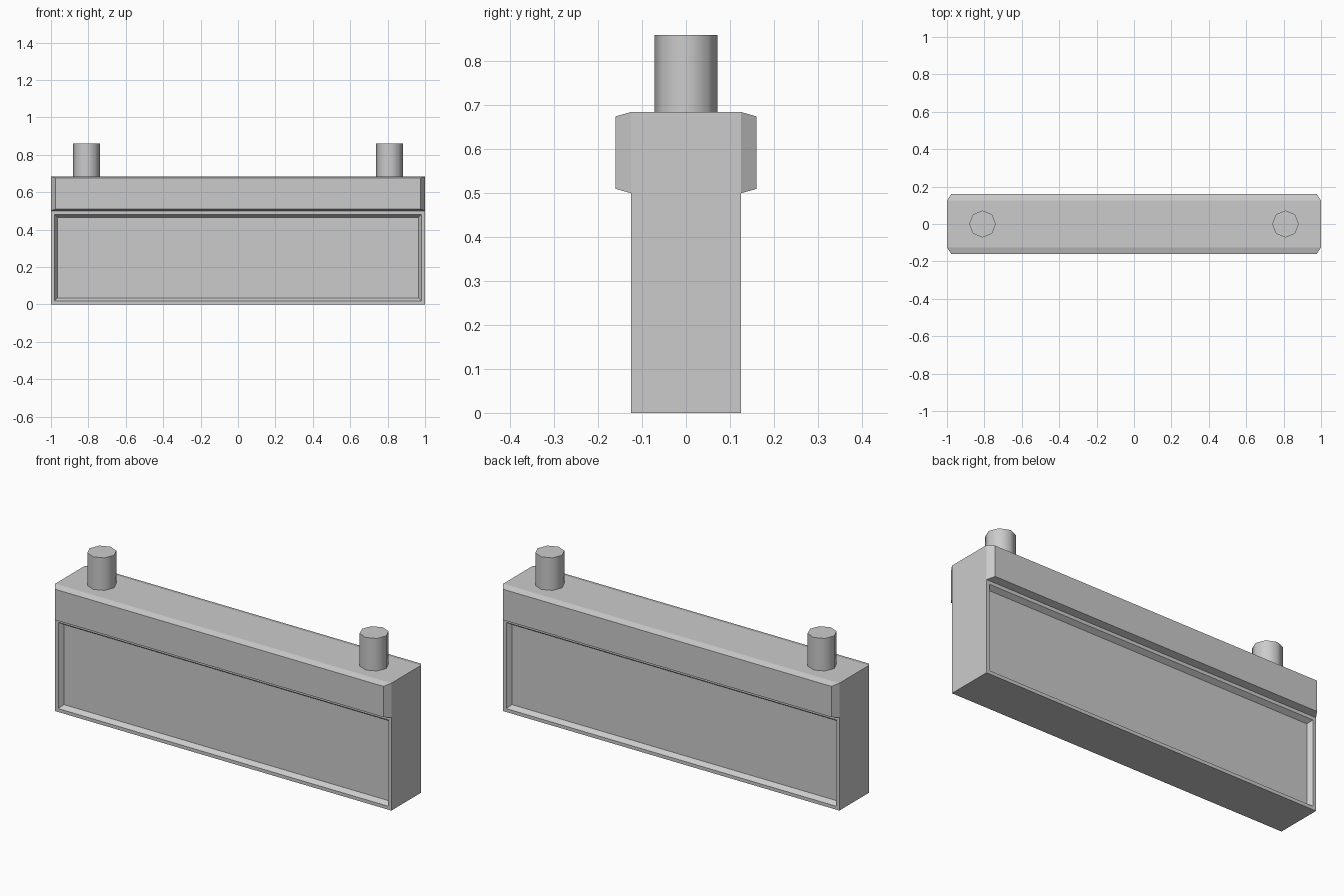
import bpy, bmesh, math
from mathutils import Vector

if "Cube" in bpy.data.objects:
    bpy.data.objects.remove(bpy.data.objects["Cube"])

SPLIT, TOP = 0.5, 0.685

# Main slab with a raised upper band and a recessed lower panel on both sides
bm = bmesh.new()
bmesh.ops.create_cube(bm, size=1)
for v in bm.verts:
    v.co = Vector((v.co.x * 2, v.co.y * 0.25, (v.co.z + 0.5) * TOP))
bmesh.ops.bisect_plane(bm, geom=bm.verts[:] + bm.edges[:] + bm.faces[:],
                       plane_co=(0, 0, SPLIT), plane_no=(0, 0, 1))
bm.normal_update()
sides = [f for f in bm.faces if abs(f.normal.y) > 0.9]
for f in sides:
    if f.calc_center_median().z > SPLIT:
        # raised band with sloped edges
        bmesh.ops.inset_individual(bm, faces=[f], thickness=0.014, depth=0.035)
        for v in f.verts:
            v.co.x = math.copysign(0.977, v.co.x)
    else:
        # flat rim, then sloped recess
        bmesh.ops.inset_individual(bm, faces=[f], thickness=0.026, depth=0)
        bmesh.ops.inset_individual(bm, faces=[f], thickness=0.023, depth=-0.025)
mesh = bpy.data.meshes.new("slab")
bm.to_mesh(mesh)
bm.free()
bpy.context.collection.objects.link(bpy.data.objects.new("slab", mesh))

# Pair of eight-sided pegs on top
for side, name in ((-1, "left_peg"), (1, "right_peg")):
    bpy.ops.mesh.primitive_cylinder_add(vertices=8, radius=0.072, depth=0.86 - TOP,
                                        location=(side * 0.81, 0, (TOP + 0.86) / 2))
    bpy.context.object.name = name
    bpy.ops.object.shade_smooth_by_angle(angle=math.radians(60))
